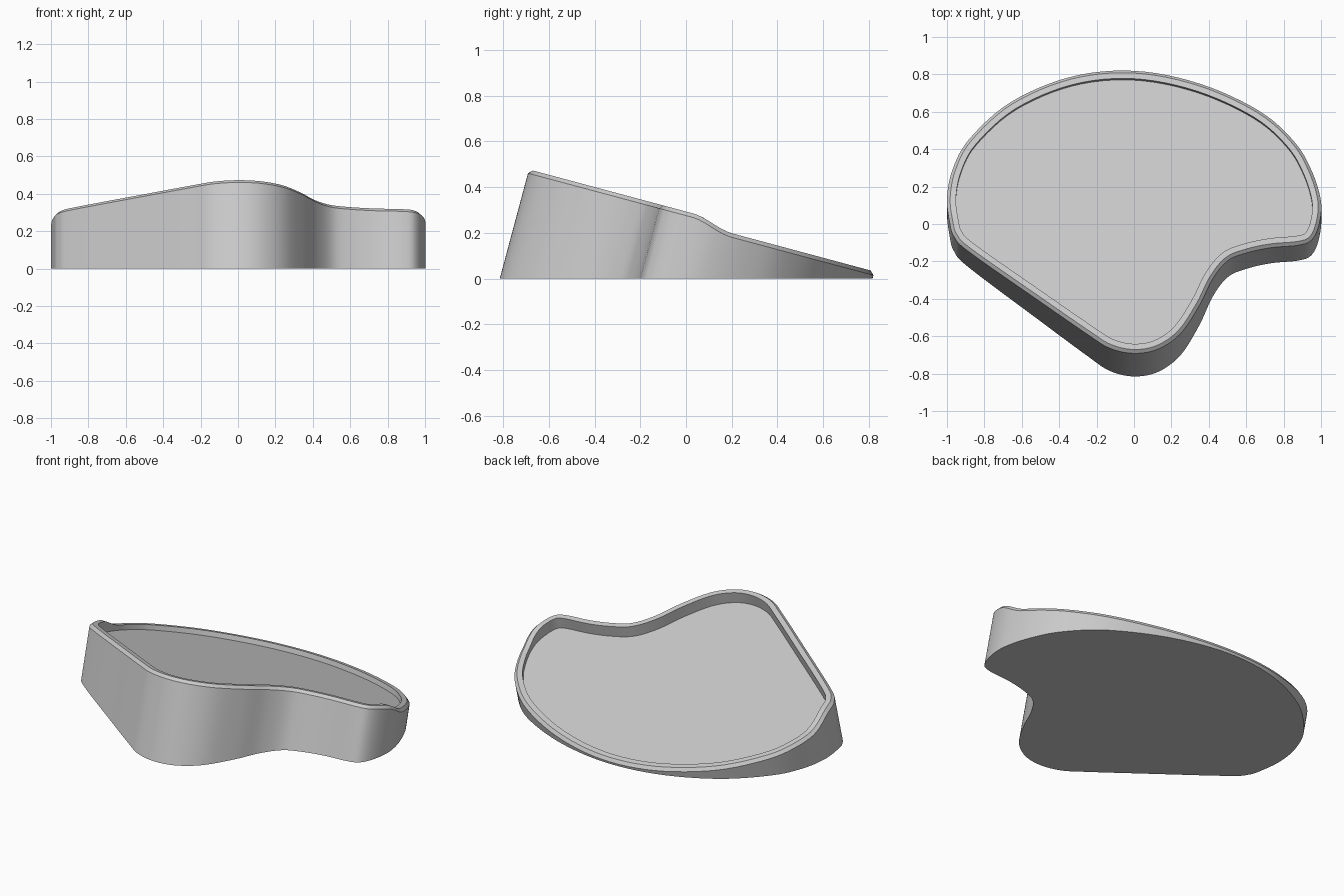
import bpy
import bmesh
import math
from mathutils import Vector

cube = bpy.data.objects.get("Cube")
if cube:
    bpy.data.objects.remove(cube, do_unlink=True)

TILT = math.radians(15)
SLOPE = Vector((0, math.cos(TILT), -math.sin(TILT)))   # downhill direction
NORMAL = Vector((0, math.sin(TILT), math.cos(TILT)))   # wall direction
RIM_HIGH, RIM_LOW, FLOOR = 0.283, 0.243, 0.213
CHAMFER, RIM_WIDTH = 0.017, 0.048

# Footprint on the ground, counter-clockwise
FOOTPRINT = [
    (-1.0, 0.08), (-0.985, -0.07), (-0.96, -0.15), (-0.88, -0.235), (-0.5, -0.52),
    (-0.25, -0.705), (-0.13, -0.785), (0, -0.815), (0.13, -0.79), (0.25, -0.7),
    (0.35, -0.54), (0.42, -0.39), (0.5, -0.285), (0.6, -0.24), (0.73, -0.21),
    (0.88, -0.195), (0.95, -0.165), (0.99, -0.075), (1.0, 0.06), (0.955, 0.23),
    (0.86, 0.405), (0.67, 0.585), (0.35, 0.742), (0, 0.815), (-0.34, 0.78),
    (-0.66, 0.635), (-0.88, 0.425), (-0.97, 0.25),
]


def smooth_loop(points, steps):
    """Closed Catmull-Rom curve through the points."""
    pts = [Vector(p) for p in points]
    n = len(pts)
    out = []
    for i in range(n):
        a, b, c, d = (pts[(i + k) % n] for k in (-1, 0, 1, 2))
        for s in range(steps):
            t = s / steps
            out.append(0.5 * (2 * b + (c - a) * t + (2 * a - 5 * b + 4 * c - d) * t * t
                              + (3 * b - a - 3 * c + d) * t ** 3))
    return out


def inset(loop, amount):
    """Move each point of the loop inward."""
    n = len(loop)
    out = []
    for i, p in enumerate(loop):
        along = (loop[(i + 1) % n] - loop[i - 1]).normalized()
        out.append(p + Vector((-along.y, along.x)) * amount)
    return out


def rim_height(v):
    """High rim at the front, stepping smoothly down to the back."""
    t = min(max((v + 0.045) / 0.19, 0), 1)
    return RIM_HIGH + (RIM_LOW - RIM_HIGH) * t * t * (3 - 2 * t)


def make_tray(material):
    bm = bmesh.new()
    outer = [Vector((p.x, p.y * math.cos(TILT))) for p in smooth_loop(FOOTPRINT, 6)]
    # Each ring: inset amount and height above the tilted plane
    rings = [
        (0, lambda v: v * math.tan(TILT)),
        (0, lambda v: rim_height(v) - CHAMFER),
        (CHAMFER, rim_height),
        (RIM_WIDTH, rim_height),
        (RIM_WIDTH, lambda v: FLOOR),
    ]
    loops = []
    for amount, height in rings:
        loops.append([bm.verts.new(Vector((p.x, 0, 0)) + SLOPE * p.y + NORMAL * height(p.y))
                      for p in inset(outer, amount)])
    # Outer wall, chamfer, rim and inner wall
    n = len(outer)
    for low, high in zip(loops, loops[1:]):
        for i in range(n):
            j = (i + 1) % n
            bm.faces.new((low[i], low[j], high[j], high[i]))
    # Base and sunken floor
    bm.faces.new(list(reversed(loops[0])))
    bm.faces.new(loops[-1])
    mesh = bpy.data.meshes.new("tray")
    bm.to_mesh(mesh)
    bm.free()
    mesh.materials.append(material)
    tray = bpy.data.objects.new("tray", mesh)
    bpy.context.collection.objects.link(tray)
    return tray


grey = bpy.data.materials.new("light grey")
grey.use_nodes = True
colour = (0.6, 0.6, 0.6, 1)
grey.diffuse_color = colour
grey.node_tree.nodes["Principled BSDF"].inputs["Base Color"].default_value = colour

tray = make_tray(grey)
bpy.ops.object.select_all(action="DESELECT")
tray.select_set(True)
bpy.context.view_layer.objects.active = tray
bpy.ops.object.shade_smooth_by_angle(angle=math.radians(30))
